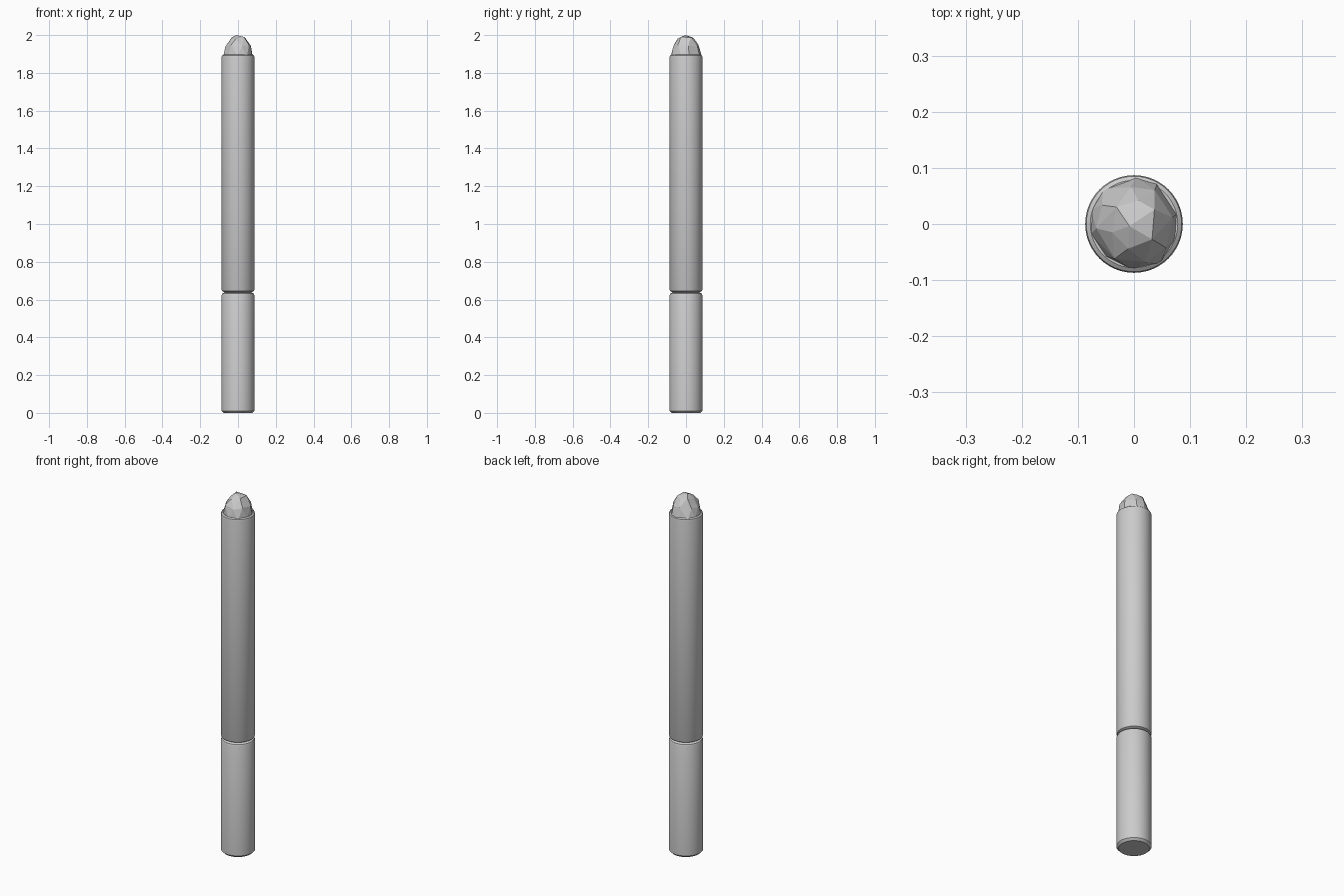
import bpy, bmesh, math, random
from mathutils import Vector

if "Cube" in bpy.data.objects:
    bpy.data.objects.remove(bpy.data.objects["Cube"])

random.seed(4)


def lathe(name, profile, sides=48):
    """Spin an (r, z) profile around z and close both ends with caps."""
    bm = bmesh.new()
    rings = [[bm.verts.new((r * math.cos(2 * math.pi * i / sides),
                            r * math.sin(2 * math.pi * i / sides), z))
              for i in range(sides)] for r, z in profile]
    for a, b in zip(rings, rings[1:]):
        for i in range(sides):
            j = (i + 1) % sides
            bm.faces.new((a[i], a[j], b[j], b[i]))
    bm.faces.new(rings[0][::-1])
    bm.faces.new(rings[-1])
    return finish(name, bm)


def finish(name, bm):
    mesh = bpy.data.meshes.new(name)
    bm.to_mesh(mesh)
    bm.free()
    ob = bpy.data.objects.new(name, mesh)
    bpy.context.collection.objects.link(ob)
    return ob


def smooth(ob):
    bpy.ops.object.select_all(action='DESELECT')
    ob.select_set(True)
    bpy.context.view_layer.objects.active = ob
    bpy.ops.object.shade_smooth_by_angle(angle=math.radians(30))


# Stick: short lower grip and long upper barrel, chamfers meet in a groove
R = 0.087
smooth(lathe("lower_grip", [(0.076, 0), (R, 0.011), (R, 0.622),
                            (0.083, 0.632), (0.071, 0.638)]))
smooth(lathe("upper_barrel", [(0.071, 0.638), (0.084, 0.645), (R, 0.652),
                              (R, 1.884), (0.085, 1.892), (0.078, 1.897)]))

# Rough-cut stone: irregular hull of jittered rings, seated in the barrel
bm = bmesh.new()
for count, r, z in ((9, 0.072, 1.84), (10, 0.081, 1.885), (8, 0.068, 1.945),
                    (6, 0.044, 1.983)):
    turn = random.uniform(0, 1)
    for i in range(count):
        a = 2 * math.pi * (i + turn + random.uniform(-0.2, 0.2)) / count
        rr = r * random.uniform(0.95, 1.05)
        bm.verts.new((rr * math.cos(a), rr * math.sin(a),
                      z + random.uniform(-0.007, 0.007)))
bm.verts.new(Vector((-0.008, -0.004, 2.0)))
res = bmesh.ops.convex_hull(bm, input=bm.verts)
inside = [v for v in res["geom_interior"] if isinstance(v, bmesh.types.BMVert)]
bmesh.ops.delete(bm, geom=inside, context='VERTS')
finish("rough_stone_tip", bm)
